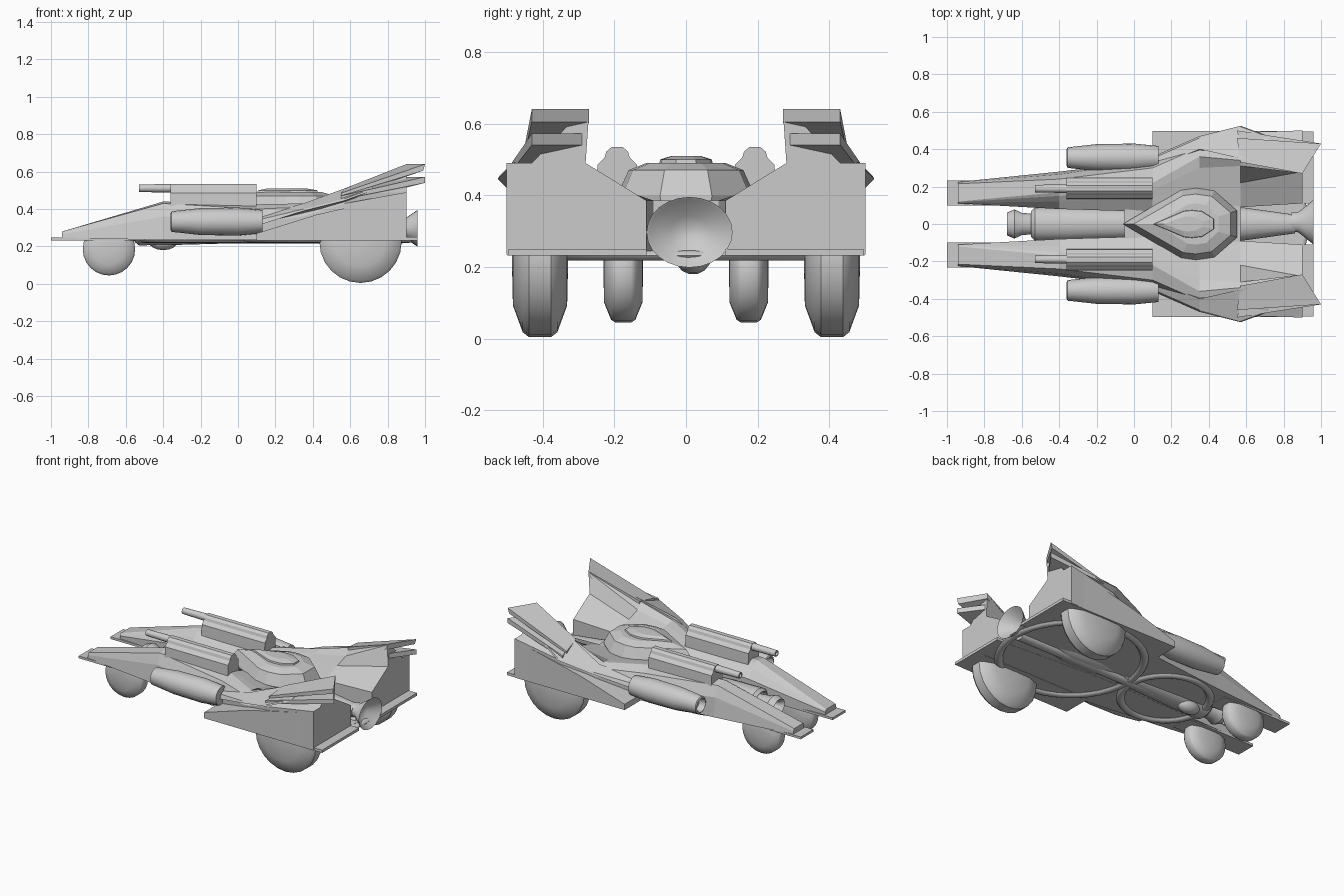
import bpy, bmesh
from math import cos, sin, pi, radians

if "Cube" in bpy.data.objects:
    bpy.data.objects.remove(bpy.data.objects["Cube"])


def finish(name, bm, mirror=False, smooth=None):
    bmesh.ops.remove_doubles(bm, verts=bm.verts, dist=1e-5)
    bmesh.ops.recalc_face_normals(bm, faces=bm.faces)
    me = bpy.data.meshes.new(name)
    bm.to_mesh(me)
    bm.free()
    ob = bpy.data.objects.new(name, me)
    bpy.context.collection.objects.link(ob)
    if mirror:
        m = ob.modifiers.new("mirror", 'MIRROR')
        m.use_axis = (False, True, False)
        m.use_mirror_merge = False
    if smooth:
        bpy.ops.object.select_all(action='DESELECT')
        bpy.context.view_layer.objects.active = ob
        ob.select_set(True)
        bpy.ops.object.shade_smooth_by_angle(angle=radians(smooth))
    return ob


def loft(name, rings, mirror=False, smooth=None, caps=True):
    bm = bmesh.new()
    vs = [[bm.verts.new(p) for p in r] for r in rings]
    n = len(rings[0])
    for a, b in zip(vs, vs[1:]):
        for i in range(n):
            j = (i + 1) % n
            bm.faces.new((a[i], a[j], b[j], b[i]))
    if caps:
        bm.faces.new(vs[0])
        bm.faces.new(vs[-1])
    return finish(name, bm, mirror, smooth)


def section(x, pts):
    return [(x, y, z) for y, z in pts]


def lathe(name, prof, y, z, seg=20, mirror=False, zs=1.0):
    # revolve (x, radius) pairs around a lengthwise axis
    rings = [[(x, y + r * cos(2 * pi * i / seg), z + zs * r * sin(2 * pi * i / seg))
              for i in range(seg)] for x, r in prof]
    return loft(name, rings, mirror, 35)


def wheel(name, x, y, z, r, w):
    prof = [(-w, r * .12), (-w * .97, r * .6), (-w * .62, r * .94), (-w * .4, r),
            (w * .4, r), (w * .62, r * .94), (w * .97, r * .6), (w, r * .12)]
    rings = [[(x + q * cos(2 * pi * i / 24), y + d, z + q * sin(2 * pi * i / 24))
              for i in range(24)] for d, q in prof]
    return loft(name, rings, True, 35)


def box(name, x0, x1, y0, y1, z0, z1, mirror=False):
    q = [(y0, z0), (y1, z0), (y1, z1), (y0, z1)]
    return loft(name, [section(x0, q), section(x1, q)], mirror)


# Hull halves: long nose prong widening into the tall rear flank
loft("hull_half", [
    section(-.94, [(.11, .245), (.225, .245), (.222, .265), (.215, .28), (.12, .28), (.117, .277), (.113, .272), (.11, .265)]),
    section(-.40, [(.08, .235), (.28, .235), (.265, .36), (.24, .43), (.17, .44), (.15, .43), (.12, .40), (.08, .35)]),
    section(.10, [(.065, .235), (.335, .235), (.34, .33), (.30, .40), (.22, .425), (.18, .42), (.14, .41), (.065, .385)]),
    section(.35, [(.075, .235), (.43, .235), (.43, .36), (.41, .41), (.36, .43), (.3, .42), (.2, .40), (.075, .385)]),
    section(.57, [(.09, .235), (.49, .235), (.49, .43), (.44, .48), (.34, .505), (.31, .46), (.22, .43), (.09, .385)]),
    section(.90, [(.11, .235), (.5, .235), (.5, .49), (.43, .49), (.31, .615), (.27, .635), (.28, .49), (.11, .385)]),
], True)
box("nose_lip", -1, -.5, .1, .232, .232, .247, True)
box("rear_skirt", .9, .96, .11, .495, .232, .25, True)
box("belly_plate", -.5, .9, -.12, .12, .236, .246)
box("centre_deck", -.05, .57, -.1, .1, .3, .386)

# Side wedge panels over the rear wheels
wedge = [(.1, .232), (.1, .27), (.42, .37), (.9, .48), (.9, .232)]
loft("side_wedge", [[(x, y, z) for x, z in wedge] for y in (.3, .497)], True)

# Swept wing blades, splitting into two fins at the rear
loft("wing_blade", [
    [(.1, .36, .31), (.1, .35, .34), (.1, .3, .36), (.1, .3, .31)],
    [(.35, .47, .39), (.35, .46, .4), (.35, .40, .43), (.35, .38, .37)],
    [(.57, .525, .445), (.57, .52, .455), (.57, .35, .51), (.57, .35, .42)],
    [(.72, .47, .5), (.72, .465, .51), (.72, .32, .56), (.72, .32, .46)]], True)
loft("upper_fin", [
    [(.55, .46, .47), (.55, .46, .485), (.57, .33, .51), (.57, .33, .46)],
    [(.99, .43, .605), (1, .43, .64), (.9, .27, .64), (.9, .27, .605)]], True)
loft("lower_fin", [
    [(.55, .5, .45), (.55, .5, .47), (.6, .33, .49), (.6, .33, .44)],
    [(1, .43, .54), (1, .43, .572), (.9, .29, .572), (.9, .29, .54)]], True)

# Central barrel, engine tube, belly pipe and exhaust nozzle
lathe("central_barrel", [(-.48, .06), (-.55, .07), (-.53, .09), (-.35, .088), (.1, .072)], 0, .278, zs=.8)
lathe("engine_tube", [(.1, .075), (.3, .1), (.5, .1), (.86, .05)], 0, .295, zs=.78)
lathe("belly_pipe", [(-.52, .035), (.88, .035)], 0, .24, 14, zs=.75)
lathe("barrel_muzzle", [(-.5, .05), (-.6, .06), (-.64, .078), (-.68, .06), (-.66, .04), (-.6, .02)],
      0, .272, zs=.8)
lathe("exhaust_nozzle", [(.84, .05), (.88, .055), (.96, .12), (.955, .112), (.9, .055), (.89, .01)],
      .01, .297, 24, zs=.82)

# Turret: faceted teardrop with a small teardrop hatch
drop = [(-.06, 0), (.25, .19), (.33, .2), (.43, .185), (.55, .075),
        (.55, -.075), (.43, -.185), (.33, -.2), (.25, -.19)]


def drop_ring(sx, sy, z, cx=.33):
    return [(cx + (x - .33) * sx, y * sy, z) for x, y in drop]


loft("turret", [drop_ring(1, .95, .38), drop_ring(1, .96, .4), drop_ring(.85, .8, .47), drop_ring(.55, .55, .49)])
loft("turret_hatch", [drop_ring(.54, .38, .48, .31), drop_ring(.52, .36, .5, .31), drop_ring(.34, .2, .51, .29)])

# Twin top cannons
half = [(.058, .41), (.055, .485), (.035, .505), (.03, .522), (.015, .535)]
prof = [(.192 + y, z) for y, z in half] + [(.192 - y, z) for y, z in reversed(half)]
loft("cannon_housing", [section(-.36, prof), section(.1, prof)], True)
lathe("cannon_barrel", [(-.5, .01), (-.53, .012), (-.53, .02), (-.42, .022), (-.3, .024)],
      .189, .511, 12, True)

# Side pods
lathe("side_pod", [(-.32, .035), (-.36, .045), (-.355, .055), (-.2, .072), (0, .075), (.13, .062)],
      .355, .333, 16, True)

# Wheels
wheel("front_wheel", -.69, .175, .185, .14, .055)
wheel("rear_wheel", .655, .407, .225, .22, .078)

# Underside rings and sensor dome
for name, x, r in (("large_belly_ring", .48, .43), ("small_belly_ring", -.24, .265)):
    rings = [[(x + (r + .024 * cos(b)) * cos(a), (r + .024 * cos(b)) * sin(a), .232 + .014 * sin(b))
              for b in (k * pi / 4 for k in range(8))] for a in (i * pi / 20 for i in range(41))]
    loft(name, rings, smooth=60, caps=False)
lathe("belly_dome", [(-.40 - .08 * cos(t * pi / 8), .05 * sin(t * pi / 8) + .001) for t in range(9)], .02, .23, 14)
